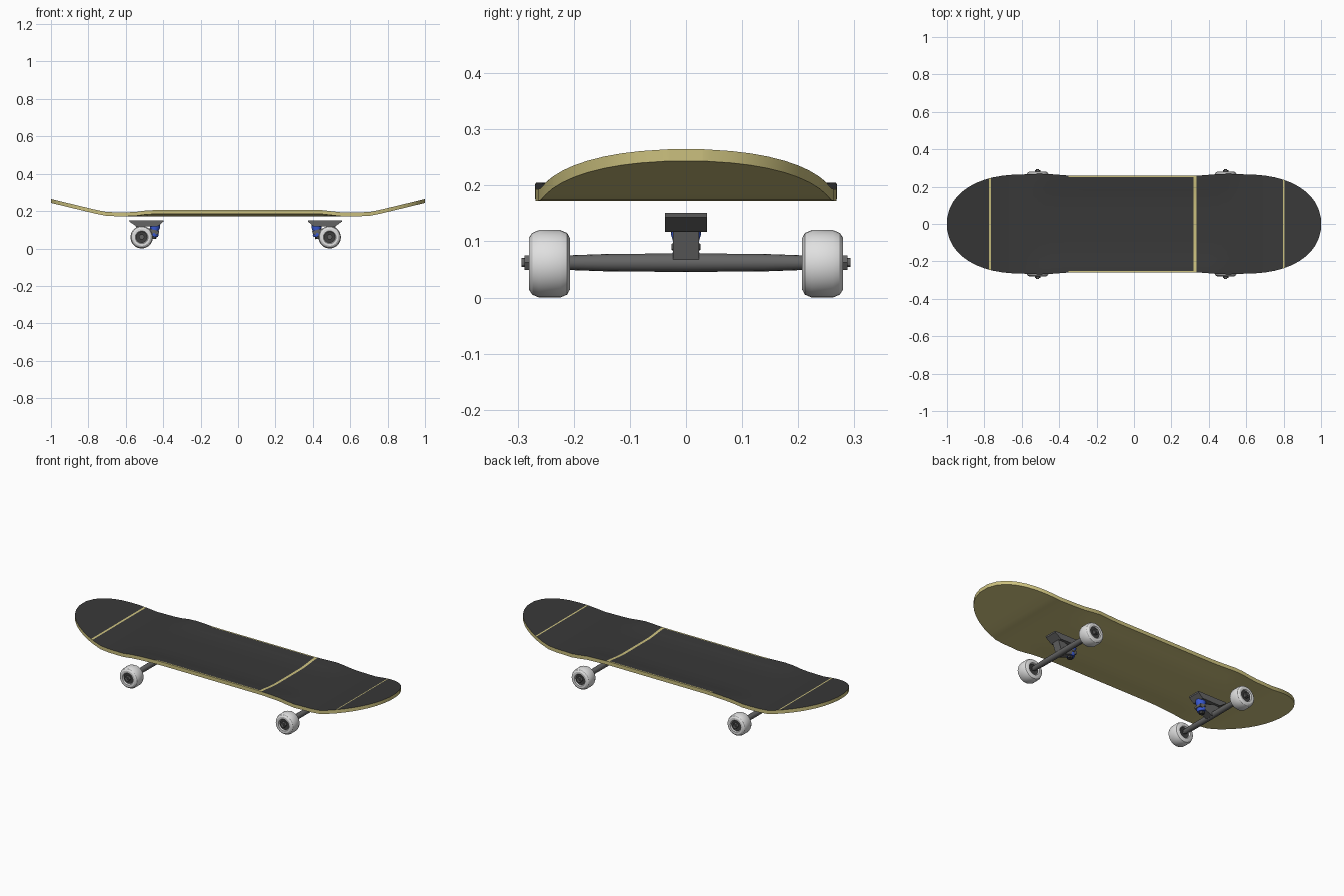
import bpy, bmesh, math
from mathutils import Matrix, Vector

old = bpy.data.objects.get("Cube")
if old:
    bpy.data.objects.remove(old, do_unlink=True)


def material(name, r, g, b):
    m = bpy.data.materials.new(name)
    m.use_nodes = True
    m.diffuse_color = (r, g, b, 1)
    m.node_tree.nodes["Principled BSDF"].inputs["Base Color"].default_value = (r, g, b, 1)
    return m


wood = material("maple wood", 0.60, 0.53, 0.21)
grip = material("grip black", 0.04, 0.04, 0.04)
metal = material("truck metal", 0.13, 0.13, 0.13)
urethane = material("wheel white", 0.75, 0.75, 0.75)
core = material("bearing dark", 0.05, 0.05, 0.05)
blue = material("bushing blue", 0.04, 0.10, 0.65)


def finish(bm, name, mats, angle=30):
    bmesh.ops.recalc_face_normals(bm, faces=bm.faces)
    me = bpy.data.meshes.new(name)
    bm.to_mesh(me)
    bm.free()
    ob = bpy.data.objects.new(name, me)
    bpy.context.collection.objects.link(ob)
    for m in mats:
        me.materials.append(m)
    bpy.ops.object.select_all(action='DESELECT')
    ob.select_set(True)
    bpy.context.view_layer.objects.active = ob
    bpy.ops.object.shade_smooth_by_angle(angle=math.radians(angle))
    return ob


def lathe(name, profile, origin, axis, mats, segs=24, rule=None):
    """Revolve (radius, height) points about an axis through origin."""
    bm = bmesh.new()
    rings = [[bm.verts.new((r * math.cos(a), r * math.sin(a), h))
              for a in (2 * math.pi * i / segs for i in range(segs))] for r, h in profile]
    for k, (lo, hi) in enumerate(zip(rings, rings[1:])):
        for i in range(segs):
            j = (i + 1) % segs
            f = bm.faces.new((lo[i], lo[j], hi[j], hi[i]))
            f.material_index = rule(k) if rule else 0
    for ring in (rings[0], rings[-1]):
        bm.faces.new(ring).material_index = rule(len(profile)) if rule else 0
    turn = Vector((0, 0, 1)).rotation_difference(Vector(axis)).to_matrix().to_4x4()
    bm.transform(Matrix.Translation(origin) @ turn)
    return finish(bm, name, mats)


def slab(name, profile, half_width, mat):
    """Extrude an x-z outline across y."""
    bm = bmesh.new()
    sides = [[bm.verts.new((x, y, z)) for x, z in profile] for y in (-half_width, half_width)]
    bm.faces.new(sides[0])
    bm.faces.new(sides[1])
    n = len(profile)
    for i in range(n):
        j = (i + 1) % n
        bm.faces.new((sides[0][i], sides[0][j], sides[1][j], sides[1][i]))
    return finish(bm, name, [mat])


# Deck shape
def ramp(v, a, b):
    t = min(1, max(0, (v - a) / (b - a)))
    return t * t * (3 - 2 * t)


def half_width(x):
    a = abs(x)
    if a < 0.6:
        return 0.258 + 0.011 * ramp(a, 0.3, 0.5) - 0.004 * ramp(a, 0.53, 0.6)
    t = (a - 0.6) / 0.4
    return max(0.03, 0.265 * max(0, 1 - t ** 2.2) ** (1 / 2.2))


def top_height(x, v):
    kick = max(0, math.hypot(max(0, abs(x) - 0.68), 0.03) - 0.03) * 0.245
    dish = 0.012 * (1 - ramp(abs(x + 0.01), 0.45, 0.57)) * ramp(abs(v), 0.45, 1)
    return 0.193 + kick + dish


# Deck: a grid of stations, with bare wood strips left between the grip sheets
gaps = [(-0.775, -0.765), (0.317, 0.333), (0.797, 0.804)]
xs = {round(math.copysign(0.6 + 0.4 * math.sin(i * math.pi / 24), s), 4)
      for i in range(13) for s in (-1, 1)}
xs |= {i * 0.05 for i in range(-11, 12)}
xs |= {e for g in gaps for e in g}
xs = sorted(xs)
inner = [-0.97, -0.85, -0.7, -0.5, -0.25, 0]
vs = [-1] + inner + [-v for v in inner[-2::-1]] + [1]
thick = 0.021
bm = bmesh.new()
top, bottom = [], []
for x in xs:
    w = half_width(x)
    top.append([bm.verts.new((x, v * w, top_height(x, v))) for v in vs])
    bottom.append([bm.verts.new((x, v * w, top_height(x, v) - thick)) for v in vs])
for i in range(len(xs) - 1):
    mid = (xs[i] + xs[i + 1]) / 2
    bare = any(a < mid < b for a, b in gaps)
    for j in range(len(vs) - 1):
        rim = j in (0, len(vs) - 2) and -0.36 < mid < 0.33
        f = bm.faces.new((top[i][j], top[i + 1][j], top[i + 1][j + 1], top[i][j + 1]))
        f.material_index = 0 if bare or rim else 1
        bm.faces.new((bottom[i][j], bottom[i][j + 1], bottom[i + 1][j + 1], bottom[i + 1][j]))
    for j in (0, -1):
        bm.faces.new((top[i][j], top[i + 1][j], bottom[i + 1][j], bottom[i][j]))
for i in (0, -1):
    for j in range(len(vs) - 1):
        bm.faces.new((top[i][j], top[i][j + 1], bottom[i][j + 1], bottom[i][j]))
finish(bm, "deck", [wood, grip])

# Trucks and wheels, mirrored end to end
wheel_profile = [(0.02, 0.012), (0.03, 0.008), (0.034, 0), (0.046, 0), (0.055, 0.005),
                 (0.06, 0.017), (0.06, 0.055), (0.055, 0.067), (0.046, 0.073),
                 (0.034, 0.073), (0.03, 0.066), (0.012, 0.064)]
for end, s in (("left", 1), ("right", -1)):
    def px(d):
        return -0.0125 + s * d

    def outline(points):
        return [(px(d), z) for d, z in points]

    axle = px(0.5025)
    slab(end + "_baseplate", outline([(0.385, 0.151), (0.57, 0.151), (0.568, 0.143),
                                      (0.53, 0.117), (0.415, 0.119), (0.387, 0.143)]), 0.037, metal)
    slab(end + "_hanger_arm", outline([(0.41, 0.08), (0.41, 0.092), (0.5, 0.118),
                                       (0.535, 0.118), (0.515, 0.06), (0.49, 0.05)]), 0.023, metal)
    lathe(end + "_hanger", [(0.013, -0.21), (0.0155, -0.14), (0.0165, 0), (0.0155, 0.14), (0.013, 0.21)],
          (axle, 0, 0.062), (0, 1, 0), [metal], 16)
    # Bushing stack on a slightly tilted kingpin
    tilt = (-s * 0.12, 0, 1)
    lathe(end + "_bushing", [(0.022, 0), (0.025, 0.01), (0.022, 0.026), (0.022, 0.034),
                             (0.027, 0.05), (0.025, 0.066)], (px(0.438), 0, 0.063), tilt, [blue])
    lathe(end + "_hanger_ring", [(0.026, 0), (0.026, 0.01)], (px(0.436), 0, 0.085), tilt, [metal])
    lathe(end + "_kingpin_nut", [(0.015, 0), (0.015, 0.014)], (px(0.44), 0, 0.051), tilt, [core], 6)
    for side, t in (("front", -1), ("back", 1)):
        label = end + "_" + side
        lathe(label + "_wheel", wheel_profile, (axle, t * 0.207, 0.06), (0, t, 0),
              [urethane, core], 32, lambda k: 1 if k in (0, 10, 12) else 0)
        lathe(label + "_axle", [(0.008, 0.2), (0.008, 0.293)], (axle, 0, 0.062), (0, t, 0), [metal], 12)
        lathe(label + "_axle_nut", [(0.015, 0.268), (0.015, 0.288)], (axle, 0, 0.062),
              (0, t, 0), [metal], 6)
